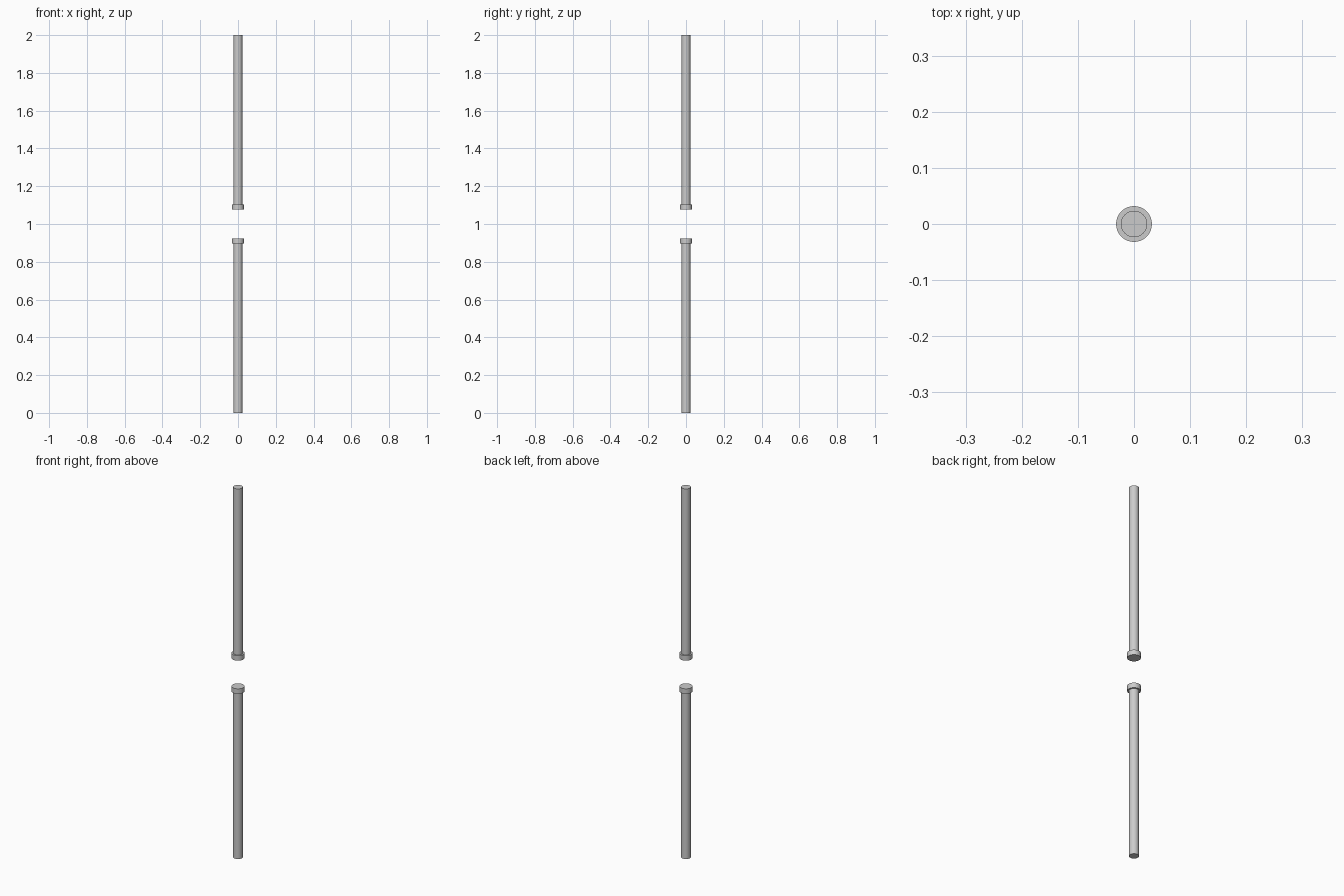
import bpy

if "Cube" in bpy.data.objects:
    bpy.data.objects.remove(bpy.data.objects["Cube"])

MID = 1.0            # mirror height between the two halves
ROD_R, COLLAR_R = 0.0235, 0.032
GAP, COLLAR_H = 0.076, 0.027


def cylinder(name, radius, z0, z1):
    bpy.ops.mesh.primitive_cylinder_add(vertices=32, radius=radius, depth=z1 - z0,
                                        location=(0, 0, (z0 + z1) / 2))
    obj = bpy.context.object
    obj.name = name
    bpy.ops.object.shade_smooth_by_angle()
    return obj


# Two identical rods, each with an end collar facing the gap
for label, side in (("lower", -1), ("upper", 1)):
    end = MID + side * MID
    inner = MID + side * GAP
    shoulder = MID + side * (GAP + COLLAR_H)
    cylinder(label + "_rod", ROD_R, *sorted((end, shoulder)))
    cylinder(label + "_collar", COLLAR_R, *sorted((inner, shoulder)))
